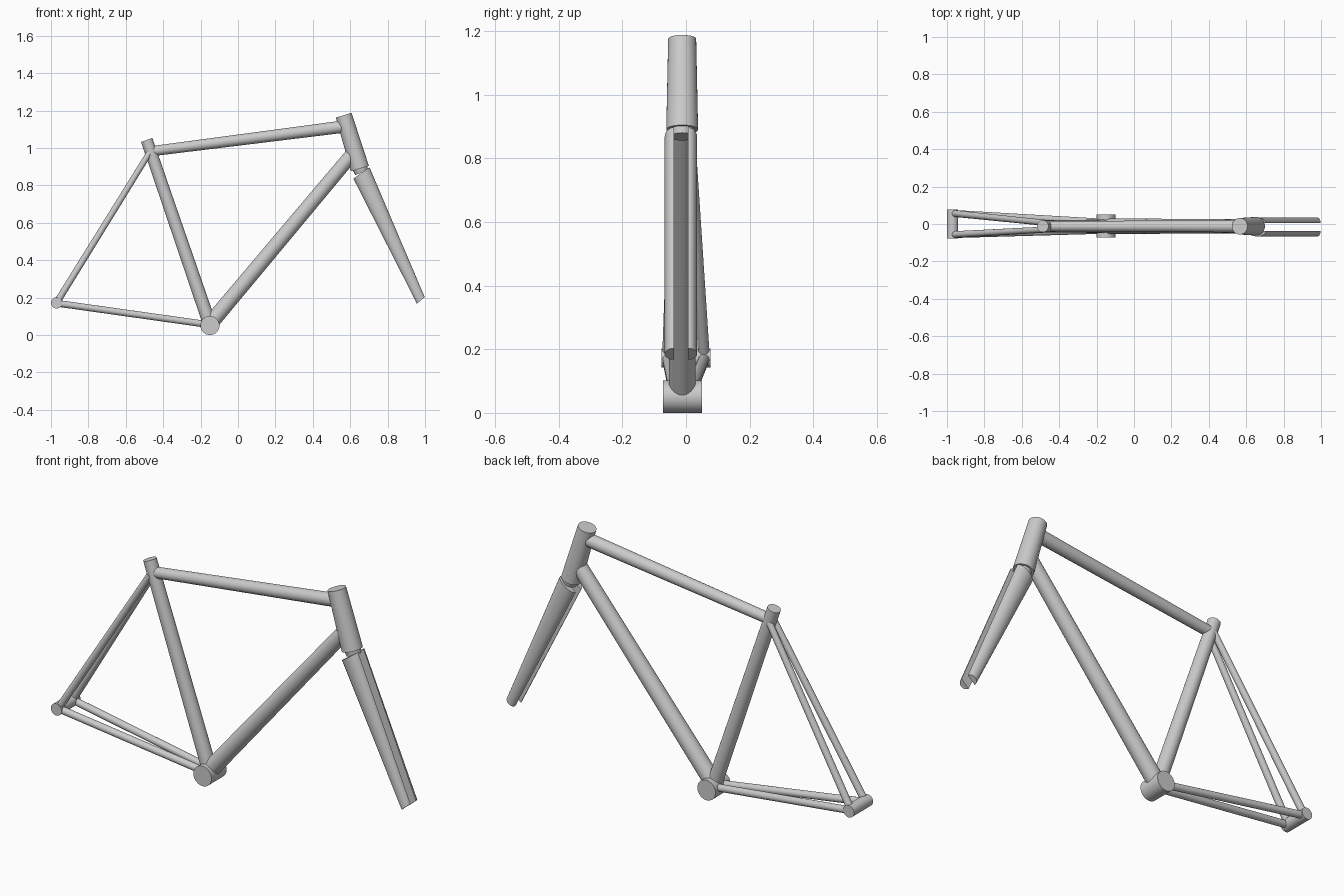
import bpy, bmesh, math
from mathutils import Vector

if "Cube" in bpy.data.objects:
    bpy.data.objects.remove(bpy.data.objects["Cube"])

YC = -0.012          # frame centre plane


def finish(name, bm):
    bmesh.ops.recalc_face_normals(bm, faces=bm.faces)
    me = bpy.data.meshes.new(name)
    bm.to_mesh(me)
    bm.free()
    ob = bpy.data.objects.new(name, me)
    bpy.context.collection.objects.link(ob)
    bpy.ops.object.select_all(action='DESELECT')
    ob.select_set(True)
    bpy.context.view_layer.objects.active = ob
    bpy.ops.object.shade_smooth_by_angle(angle=math.radians(35))
    return ob


def tube(name, a, b, r1, r2, seg=32):
    """Capped, optionally tapered tube from a to b."""
    a, b = Vector(a), Vector(b)
    d = b - a
    bm = bmesh.new()
    bmesh.ops.create_cone(bm, cap_ends=True, segments=seg, radius1=r1,
                          radius2=r2, depth=d.length)
    q = Vector((0, 0, 1)).rotation_difference(d)
    for v in bm.verts:
        v.co = q @ v.co + (a + b) / 2
    return finish(name, bm)


def blade(name, side):
    """Fork blade: flat inside, rounded outside, narrowing downwards."""
    stations = [((0.617, 0.836), (0.703, 0.897)),    # back and front edge, top
                ((0.957, 0.167), (0.998, 0.203))]    # back and front edge, tip
    n = 16
    bm = bmesh.new()
    rings = []
    for back, front in stations:
        ring = []
        for i in range(n + 1):
            t = math.pi * i / n
            u = (1 - math.cos(t)) / 2
            y = -0.016 + side * (0.022 + 0.029 * math.sin(t))
            ring.append(bm.verts.new((back[0] + (front[0] - back[0]) * u, y,
                                      back[1] + (front[1] - back[1]) * u)))
        rings.append(ring)
    m = n + 1
    for i in range(m):
        j = (i + 1) % m
        bm.faces.new((rings[0][i], rings[0][j], rings[1][j], rings[1][i]))
    bm.faces.new(rings[0])
    bm.faces.new(rings[1])
    return finish(name, bm)


# Main triangle
tube("bottom_bracket", (-0.15, -0.072, 0.051), (-0.15, 0.050, 0.051), 0.051, 0.051, 48)
tube("head_tube", (0.565, YC, 1.175), (0.652, YC, 0.890), 0.044, 0.050, 48)
tube("seat_tube", (-0.488, YC, 1.043), (-0.15, YC, 0.055), 0.032, 0.036)
tube("top_tube", (-0.468, YC, 0.982), (0.58, YC, 1.116), 0.027, 0.033)
tube("down_tube", (-0.15, YC, 0.060), (0.62, YC, 0.978), 0.042, 0.037)

# Fork: short crown under the head tube, then two blades
tube("fork_crown", (0.645, YC, 0.912), (0.661, YC, 0.868), 0.044, 0.036)
for tag, s in (("right", -1), ("left", 1)):
    blade("fork_blade_" + tag, s)

# Rear end
tube("rear_axle", (-0.97, -0.077, 0.172), (-0.97, 0.077, 0.172), 0.030, 0.030)
for tag, s in (("right", -1), ("left", 1)):
    tube("seat_stay_" + tag, (-0.97, s * 0.057, 0.172),
         (-0.473, YC + s * 0.018, 0.975), 0.018, 0.016, 24)
    tube("chain_stay_" + tag, (-0.97, s * 0.057, 0.170),
         (-0.16, YC + s * 0.022, 0.056), 0.018, 0.018, 24)
